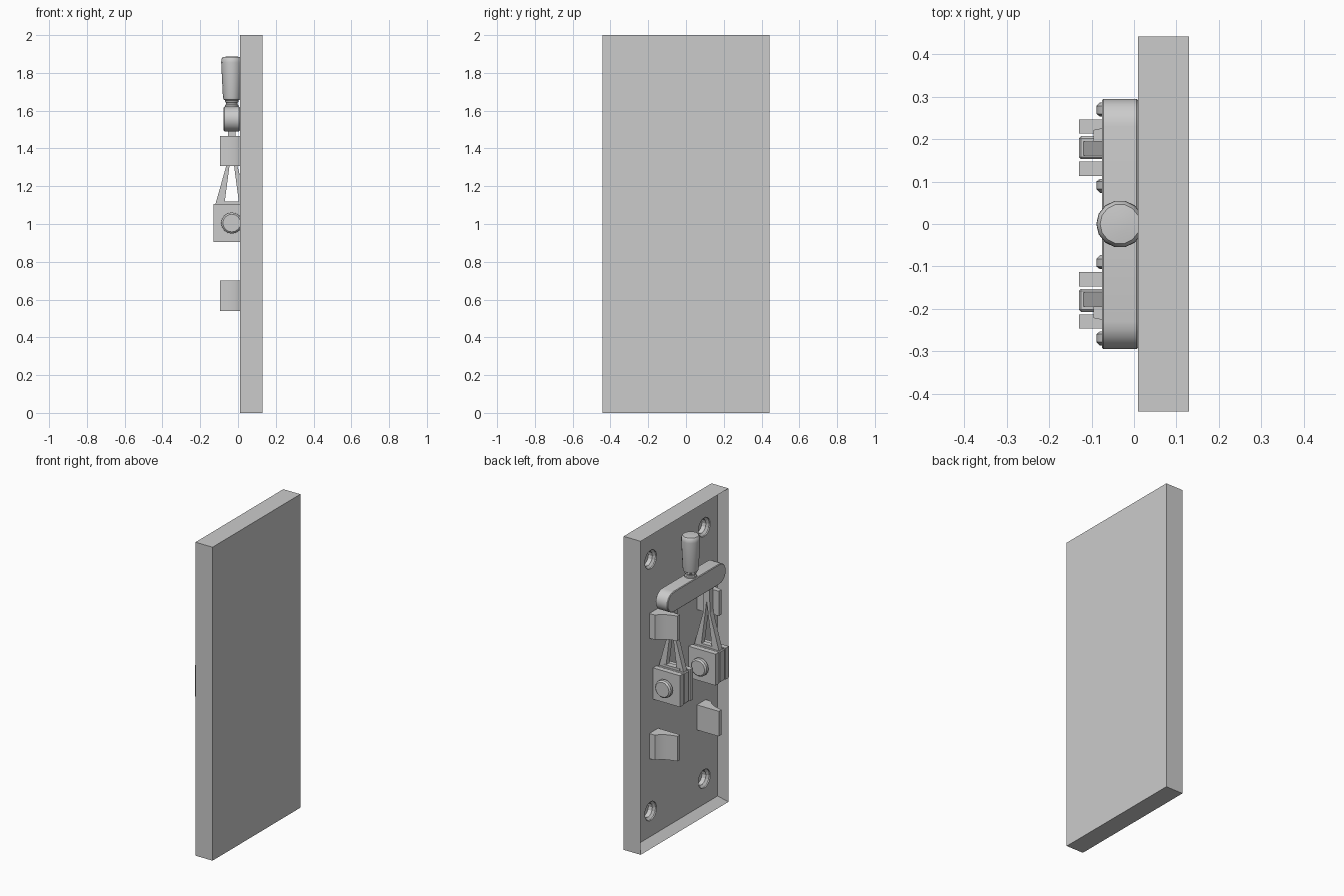
import bpy, bmesh, math
from mathutils import Vector

if "Cube" in bpy.data.objects:
    bpy.data.objects.remove(bpy.data.objects["Cube"])

CX = -0.033  # shared centre line of lever, bolts and handle in x


def finish(name, bm, bevel=0, smooth=False):
    bmesh.ops.recalc_face_normals(bm, faces=bm.faces)
    mesh = bpy.data.meshes.new(name)
    bm.to_mesh(mesh)
    bm.free()
    ob = bpy.data.objects.new(name, mesh)
    bpy.context.collection.objects.link(ob)
    if bevel:
        mod = ob.modifiers.new("bevel", 'BEVEL')
        mod.width = bevel
        mod.segments = 1
        mod.limit_method = 'ANGLE'
        mod.angle_limit = math.radians(40)
    if smooth:
        bpy.ops.object.select_all(action='DESELECT')
        bpy.context.view_layer.objects.active = ob
        ob.select_set(True)
        bpy.ops.object.shade_smooth_by_angle(angle=math.radians(35))
    return ob


def prism(name, points, lo, hi, axis, **kw):
    """Extrude a 2D outline along an axis between lo and hi."""
    place = {'x': lambda a, b, c: (c, a, b),
             'y': lambda a, b, c: (a, c, b),
             'z': lambda a, b, c: (a, b, c)}[axis]
    bm = bmesh.new()
    face = bm.faces.new([bm.verts.new(place(a, b, lo)) for a, b in points])
    ext = bmesh.ops.extrude_face_region(bm, geom=[face])
    step = Vector(place(0, 0, hi - lo))
    bmesh.ops.translate(bm, vec=step,
                        verts=[v for v in ext['geom'] if isinstance(v, bmesh.types.BMVert)])
    return finish(name, bm, **kw)


def box(name, x, y, z, **kw):
    pts = [(x[0], z[0]), (x[1], z[0]), (x[1], z[1]), (x[0], z[1])]
    return prism(name, pts, min(y), max(y), 'y', **kw)


def lathe(name, profile, centre, axis, segs, **kw):
    """Revolve (radius, height) pairs around an axis through centre."""
    bm = bmesh.new()
    rings = []
    for r, h in profile:
        ring = []
        for i in range(segs):
            t = 2 * math.pi * i / segs
            u, v = r * math.cos(t), r * math.sin(t)
            off = {'x': (h, u, v), 'y': (u, h, v), 'z': (u, v, h)}[axis]
            ring.append(bm.verts.new(Vector(centre) + Vector(off)))
        rings.append(ring)
    for a, b in zip(rings, rings[1:]):
        for i in range(segs):
            j = (i + 1) % segs
            bm.faces.new((a[i], a[j], b[j], b[i]))
    bm.faces.new(rings[0])
    bm.faces.new(rings[-1])
    return finish(name, bm, **kw)


# Back panel: slab with a raised rim and a sunken field
bm = bmesh.new()
bmesh.ops.create_cube(bm, size=1)
for v in bm.verts:
    v.co = Vector((v.co.x * 0.12 + 0.07, v.co.y * 0.885, v.co.z * 2 + 1))
front = min(bm.faces, key=lambda f: f.calc_center_median().x)
bmesh.ops.inset_region(bm, faces=[front], thickness=0.055)
bmesh.ops.translate(bm, verts=front.verts[:], vec=(0.05, 0, 0))
panel = finish("back_panel", bm)

# Countersunk mounting holes in the four corners
for y in (-0.27, 0.27):
    for z in (0.20, 1.805):
        cutter = lathe("hole_cutter", [(0.06, -0.01), (0.06, 0.008), (0.045, 0.02), (0.045, 0.048)],
                       (0.06, y, z), 'x', 14)
        mod = panel.modifiers.new("hole", 'BOOLEAN')
        mod.operation = 'DIFFERENCE'
        mod.solver = 'EXACT'
        mod.object = cutter
        bpy.ops.object.select_all(action='DESELECT')
        bpy.context.view_layer.objects.active = panel
        bpy.ops.object.modifier_apply(modifier=mod.name)
        bpy.data.objects.remove(cutter)

# Two mirrored switch poles
for side, s in (("left", 1), ("right", -1)):
    yc = 0.18 * s
    # Contact jaws: concave wedge on the outer side of the blade
    jaw = [(0.065, 0.195), (-0.095, 0.195), (-0.095, 0.222), (-0.075, 0.226), (-0.05, 0.233),
           (-0.02, 0.246), (0.005, 0.264), (0.02, 0.283), (0.065, 0.285)]
    jaw = [(x, y * s) for x, y in jaw]
    for level, lo, hi in (("lower", 0.54, 0.70), ("upper", 1.308, 1.466)):
        prism(f"{side}_{level}_contact", jaw, lo, hi, 'z', smooth=True)

    # Hinge: two cheeks with the blade root between them
    for label, d in (("outer", 0.05 * s), ("inner", -0.05 * s)):
        box(f"{side}_{label}_hinge_cheek", (-0.13, 0.065),
            (yc + d - 0.017, yc + d + 0.017), (0.905, 1.105))
    box(f"{side}_blade_root", (-0.13, 0.055), (yc - 0.027, yc + 0.027), (0.905, 1.105), bevel=0.005)

    # Pivot shaft and chamfered bolt heads
    lathe(f"{side}_pivot_shaft", [(0.042, -0.09), (0.042, 0.09)], (CX, yc, 1.005), 'y', 16, smooth=True)
    for label, d in (("outer", 1), ("inner", -1)):
        lathe(f"{side}_{label}_bolt_head",
              [(0.048, 0.074 * d), (0.056, 0.08 * d), (0.056, 0.098 * d), (0.047, 0.107 * d)],
              (CX, yc, 1.005), 'y', 16, smooth=True)

    # Forked blade rising into the crossbar
    half = [(0.037, 1.12), (0.088, 1.10), (0.023, 1.33), (0.020, 1.52)]
    fork = [(CX, 1.40)] + [(CX + 0.037, 1.12), (CX + 0.037, 1.10)] \
        + [(CX + x, z) for x, z in half[1:]] + [(CX - x, z) for x, z in half[:0:-1]] \
        + [(CX - 0.037, 1.10), (CX - 0.037, 1.12)]
    prism(f"{side}_blade", fork, yc - 0.019, yc + 0.015, 'y') if s > 0 else \
        prism(f"{side}_blade", fork, yc - 0.015, yc + 0.019, 'y')
    box(f"{side}_blade_foot", (CX - 0.06, CX + 0.06), (yc - 0.017, yc + 0.017), (1.095, 1.12))

# Crossbar: round-ended bar joining both blades
r, zc, n = 0.065, 1.556, 10
bar = []
for c, start in ((0.23, -90), (-0.23, 90)):
    for i in range(n + 1):
        t = math.radians(start + 180 * i / n)
        bar.append((c + r * math.cos(t), zc + r * math.sin(t)))
prism("crossbar", bar, -0.076, 0.01, 'x', bevel=0.004, smooth=True)

# Turned handle with a grooved collar
lathe("handle", [(0.036, 1.60), (0.036, 1.63), (0.030, 1.634), (0.030, 1.642), (0.036, 1.646),
                 (0.036, 1.655), (0.044, 1.660), (0.047, 1.672), (0.056, 1.855), (0.055, 1.872),
                 (0.047, 1.884), (0.02, 1.887)],
      (CX, 0, 0), 'z', 14, smooth=True)
